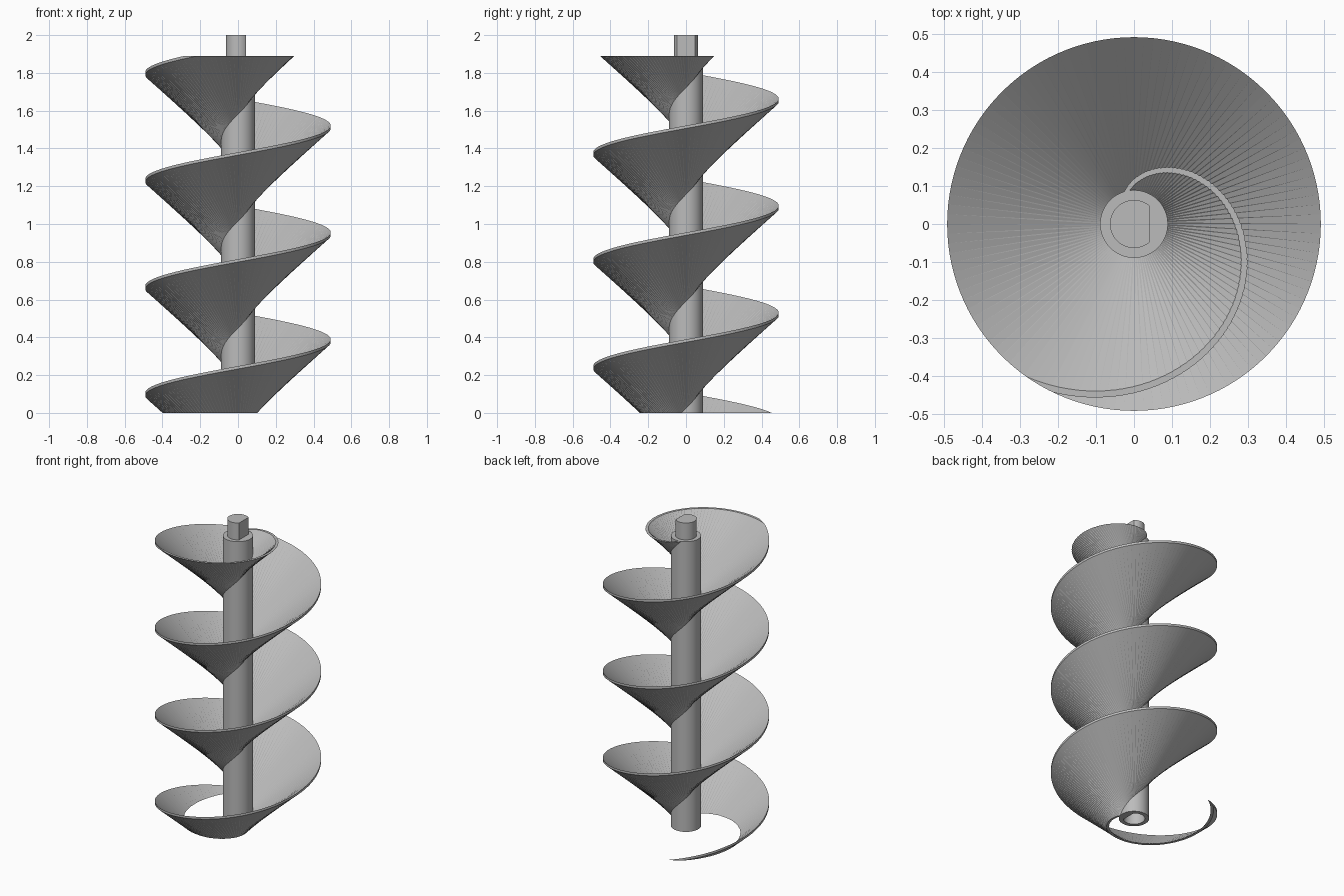
import bpy, bmesh
from math import cos, sin, pi, radians

if "Cube" in bpy.data.objects:
    bpy.data.objects.remove(bpy.data.objects["Cube"])

grey = bpy.data.materials.new("plain grey")
grey.use_nodes = True
grey.diffuse_color = (0.5, 0.5, 0.5, 1)
grey.node_tree.nodes["Principled BSDF"].inputs["Base Color"].default_value = (0.5, 0.5, 0.5, 1)

TOP = 1.89          # height of the shaft shoulder and the flight's upper cut
R_SHAFT, R_RIM = 0.089, 0.491
PITCH = 0.566
RIM_Z = 0.389       # rim height where the first turn crosses +x
SLOPE = 0.87        # the flight rises outwards like a cone
THICK = 0.015


def finish(bm, name):
    bmesh.ops.recalc_face_normals(bm, faces=bm.faces)
    mesh = bpy.data.meshes.new(name)
    bm.to_mesh(mesh)
    bm.free()
    mesh.materials.append(grey)
    obj = bpy.data.objects.new(name, mesh)
    bpy.context.collection.objects.link(obj)
    bpy.ops.object.select_all(action='DESELECT')
    obj.select_set(True)
    bpy.context.view_layer.objects.active = obj
    bpy.ops.object.shade_smooth_by_angle(angle=radians(30))
    return obj


def bridge(bm, a, b):
    """Quads between two closed rings of equal length."""
    n = len(a)
    for i in range(n):
        j = (i + 1) % n
        bm.faces.new((a[i], a[j], b[j], b[i]))


# Shaft: socket in the foot, plain tube outside, flat-sided drive stub on top
bm = bmesh.new()
SIDES = 96


def ring(radius, z, flat=1.0):
    angles = [2 * pi * i / SIDES for i in range(SIDES)]
    return [bm.verts.new((min(radius * cos(a), flat), radius * sin(a), z)) for a in angles]


rings = [ring(0.064, 0.12, 0.043), ring(0.064, 0, 0.043),
         ring(R_SHAFT, 0), ring(R_SHAFT, TOP),
         ring(0.063, TOP, 0.042), ring(0.063, 2.0, 0.042)]
for lower, upper in zip(rings, rings[1:]):
    bridge(bm, lower, upper)
bm.faces.new(rings[0])
bm.faces.new(rings[-1])
finish(bm, "shaft")

# Flight: sloping section swept up a helix, then cut level at both ends
bm = bmesh.new()
STEPS = 120
R_ROOT = R_SHAFT - 0.006
sections = []
for i in range(int(-0.8 * STEPS), int(3.4 * STEPS)):
    turn = i / STEPS
    a = 2 * pi * turn
    section = []
    for r, drop in ((R_ROOT, 0), (R_RIM, 0), (R_RIM, THICK), (R_ROOT, THICK)):
        z = RIM_Z + PITCH * turn - SLOPE * (R_RIM - r) - drop
        section.append(bm.verts.new((r * cos(a), r * sin(a), z)))
    sections.append(section)
for s, t in zip(sections, sections[1:]):
    bridge(bm, s, t)
bm.faces.new(sections[0])
bm.faces.new(sections[-1])
bmesh.ops.triangulate(bm, faces=bm.faces)
for z, direction in ((0, -1), (TOP, 1)):
    cut = bmesh.ops.bisect_plane(bm, geom=bm.verts[:] + bm.edges[:] + bm.faces[:],
                                 plane_co=(0, 0, z), plane_no=(0, 0, direction),
                                 clear_outer=True)
    edges = [e for e in cut["geom_cut"] if isinstance(e, bmesh.types.BMEdge)]
    bmesh.ops.triangle_fill(bm, edges=edges, use_beauty=True)
finish(bm, "screw_flight")
